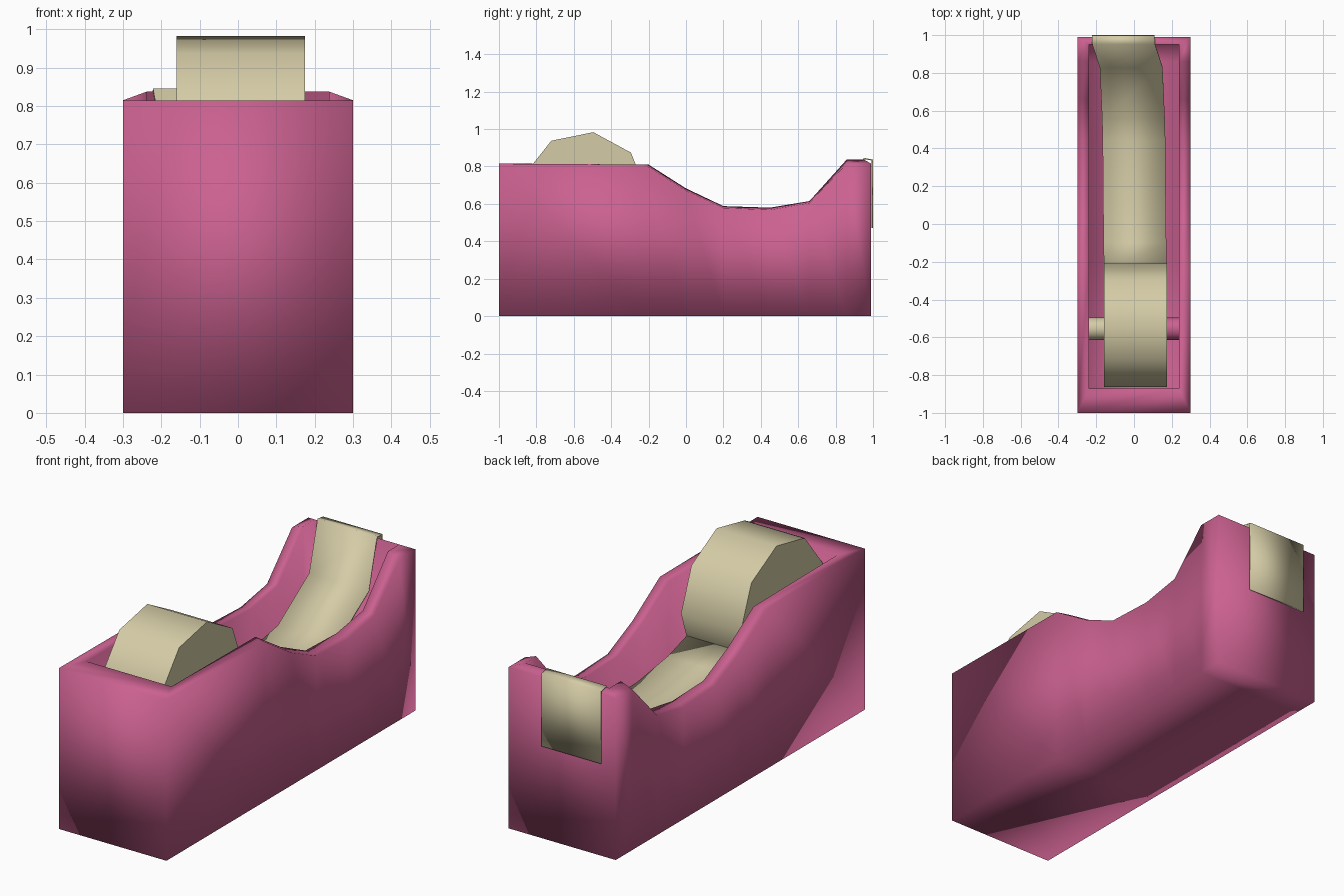
import bpy, bmesh, math

if "Cube" in bpy.data.objects:
    bpy.data.objects.remove(bpy.data.objects["Cube"])


def material(name, rgb):
    m = bpy.data.materials.new(name)
    m.diffuse_color = (*rgb, 1)
    m.use_nodes = True
    m.node_tree.nodes["Principled BSDF"].inputs["Base Color"].default_value = m.diffuse_color
    return m


PINK = material("pink plastic", (0.60, 0.12, 0.28))
CREAM = material("cream tape", (0.66, 0.60, 0.38))


def finish(bm, name, mat, smooth=True):
    bmesh.ops.recalc_face_normals(bm, faces=bm.faces[:])
    me = bpy.data.meshes.new(name)
    bm.to_mesh(me)
    bm.free()
    me.materials.append(mat)
    for p in me.polygons:
        p.use_smooth = smooth
    ob = bpy.data.objects.new(name, me)
    bpy.context.collection.objects.link(ob)
    return ob


# Body: hollow trough lofted from front to back, rim slopes up to inner edge
OUTER = [(-1, .815), (-.22, .81), (0, .67), (.2, .578), (.45, .568),
         (.66, .605), (.86, .815), (.99, .815)]
INNER = [(-.87, .815), (-.2, .81), (0, .683), (.2, .588), (.45, .58),
         (.66, .615), (.86, .838), (.95, .838)]
HALF, IN_HALF, FLOOR = .30, .237, .22
bm = bmesh.new()
rings = []
for (yo, zo), (yi, zi) in zip(OUTER, INNER):
    left = [(-HALF, yo, 0), (-HALF, yo, zo), (-IN_HALF, yi, zi), (-IN_HALF, yi, FLOOR)]
    right = [(-x, y, z) for x, y, z in reversed(left)]
    rings.append([bm.verts.new(c) for c in left + right])
for a, b in zip(rings, rings[1:]):
    for i in range(8):
        j = (i + 1) % 8
        bm.faces.new((a[i], a[j], b[j], b[i]))
for r in (rings[0], rings[-1]):                  # end wall: outside, rim, inside
    for q in ((0, 1, 6, 7), (1, 2, 5, 6), (2, 3, 4, 5)):
        bm.faces.new([r[k] for k in q])
finish(bm, "dispenser_body", PINK)


# Cylinders lying along x: tape roll and its axle ends
def x_cylinder(name, x0, x1, y, z, radius, sides, start, mat, inset=0):
    bm = bmesh.new()
    ends = []
    for x in (x0, x1):
        ends.append([bm.verts.new((x, y + radius * math.cos(start + math.tau * k / sides),
                                   z + radius * math.sin(start + math.tau * k / sides)))
                     for k in range(sides)])
    for k in range(sides):
        n = (k + 1) % sides
        bm.faces.new((ends[0][k], ends[0][n], ends[1][n], ends[1][k]))
    caps = [bm.faces.new(e) for e in ends]
    if inset:
        bmesh.ops.recalc_face_normals(bm, faces=bm.faces[:])
        bmesh.ops.inset_individual(bm, faces=caps, thickness=inset)
    ob = finish(bm, name, mat)
    bpy.context.view_layer.objects.active = ob
    ob.select_set(True)
    bpy.ops.object.shade_smooth_by_angle(angle=math.radians(50))
    ob.select_set(False)


RY, RZ = -.545, .652
x_cylinder("tape_roll", -.16, .175, RY, RZ, .335, 9, math.radians(1.5), CREAM, .08)
x_cylinder("axle_left", -.237, -.16, RY - .01, RZ, .06, 12, 0, CREAM)
x_cylinder("axle_right", .175, .237, RY - .01, RZ, .06, 12, 0, PINK)

# Tape strip: leaves the roll, sags, climbs over the back wall; drifts sideways
PATH = [(-.255, .53, .007), (-.1, .485, .005), (.15, .45, .002), (.44, .447, 0),
        (.56, .465, -.003), (.83, .625, -.015), (.953, .842, -.055),
        (.996, .835, -.057), (.996, .47, -.057)]
bm = bmesh.new()
rows = [[bm.verts.new((cx + s * .166, y, z)) for s in (-1, 1)] for y, z, cx in PATH]
for a, b in zip(rows, rows[1:]):
    bm.faces.new((a[0], a[1], b[1], b[0]))
strip = finish(bm, "tape_strip", CREAM)
mod = strip.modifiers.new("thickness", 'SOLIDIFY')
mod.thickness = .008
mod.offset = 0
bpy.context.view_layer.objects.active = strip
strip.select_set(True)
bpy.ops.object.shade_smooth_by_angle(angle=math.radians(45))
